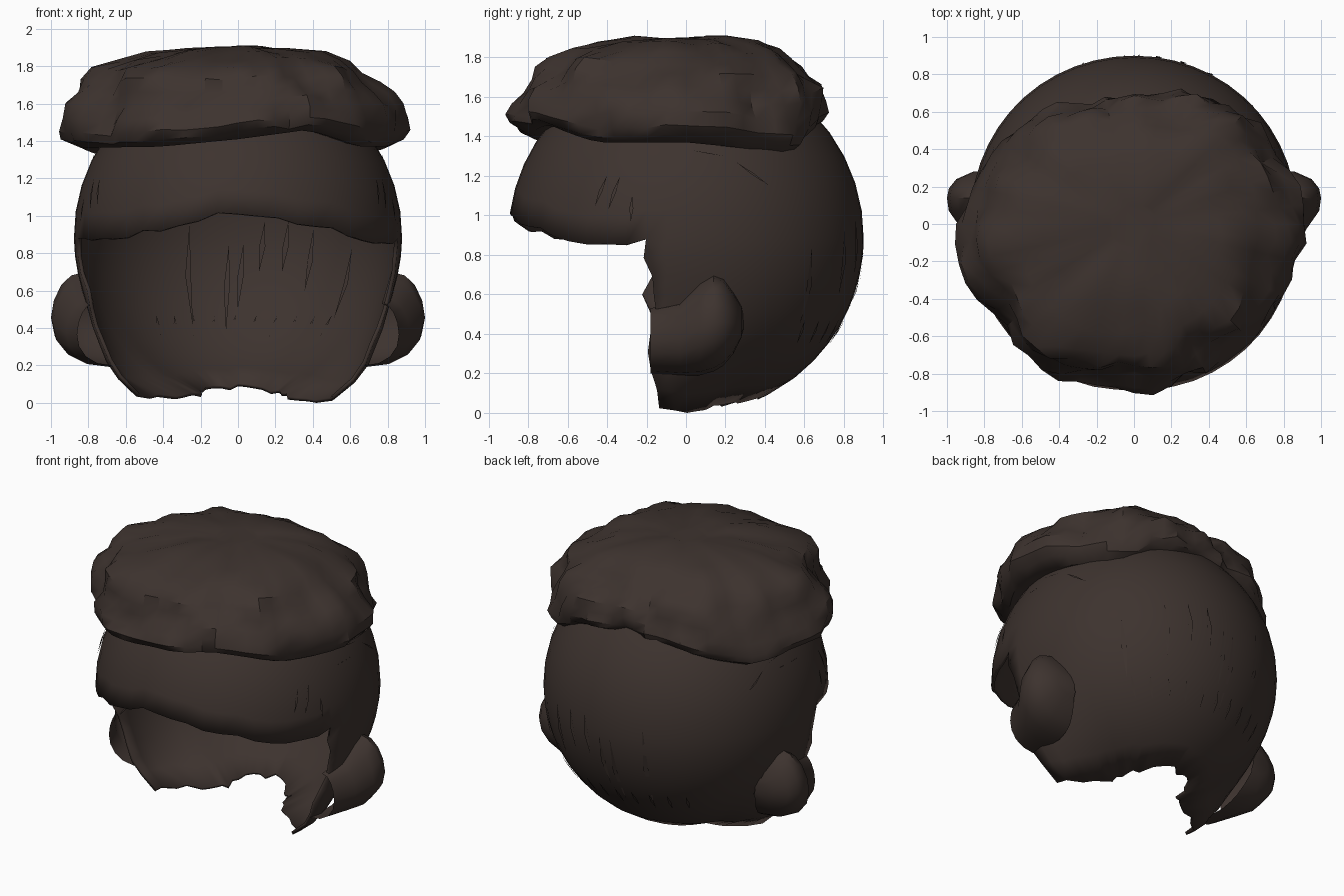
import bpy, bmesh, math, random
from mathutils import Vector, noise

if "Cube" in bpy.data.objects:
    bpy.data.objects.remove(bpy.data.objects["Cube"])

random.seed(4)
brown = bpy.data.materials.new("dark_brown")
brown.diffuse_color = (0.047, 0.033, 0.028, 1)
brown.use_nodes = True
brown.node_tree.nodes["Principled BSDF"].inputs["Base Color"].default_value = brown.diffuse_color
RAD, CZ = 0.9, 0.89


def interp(table, v):
    if v <= table[0][0]:
        return table[0][1]
    for (a, p), (b, q) in zip(table, table[1:]):
        if v <= b:
            return p + (q - p) * (v - a) / (b - a)
    return table[-1][1]


def finish(bm, name, angle=35):
    me = bpy.data.meshes.new(name)
    bm.to_mesh(me)
    bm.free()
    me.polygons.foreach_set("use_smooth", [True] * len(me.polygons))
    me.set_sharp_from_angle(angle=math.radians(angle))
    me.materials.append(brown)
    ob = bpy.data.objects.new(name, me)
    bpy.context.collection.objects.link(ob)
    return ob


# Scalp surface: a sphere that widens at the sides low down
SIDE = [(0, .5), (.05, .59), (.18, .71), (.4, .8), (.6, .855)]


def scalp(deg, z, off=0.0):
    a = math.radians(deg)
    r = math.sqrt(max(RAD ** 2 - (z - CZ) ** 2, 0.0))
    w = min(max((0.5 - math.sin(a)) / 0.6, 0), 1)
    if z < 0.65:
        r += w * max(interp(SIDE, z) - r, 0)
    r += off
    narrow = 1 - .025 * abs(math.cos(a)) ** 3
    return Vector((narrow * r * math.cos(a), r * math.sin(a), z))


# Hair shell: full height round the back, cut to a ragged fringe at the front
FRINGE = [(-.85, .88), (-.65, .88), (-.3, .96), (-.07, 1.03), (.1, 1.01),
          (.45, .94), (.6, .91), (.8, .85), (.88, .85)]
BACK = [(-13, .03), (-2, .0), (10, .02), (35, .03), (60, .06), (90, .08),
        (120, .07), (145, .03), (180, .02), (193, .03)]
LOW, UP = 9, 9
bm = bmesh.new()
back = [-13 + 206 * i / 30 for i in range(31)]
front = [193 + 154 * i / 22 for i in range(1, 22)]
cols = []
for a in back + front:
    is_back = a <= 193.01
    edge = a in (back[0], back[-1])
    base = 0.88
    col = []
    if is_back:
        z0 = max(0, interp(BACK, a) + random.uniform(-.012, .012))
        if abs(a - back[2]) < .1:
            z0 = 0
        for j in range(LOW):
            z = z0 + (base - z0) * j / LOW
            col.append(bm.verts.new(scalp(a + (random.uniform(-2, 3) if edge else 0), z)))
    else:
        base = interp(FRINGE, RAD * math.cos(math.radians(a))) + random.uniform(-.02, .012)
        col = [None] * LOW
    e0 = math.asin((base - CZ) / RAD)
    for j in range(UP + 1):
        e = e0 + (math.radians(82) - e0) * j / UP
        col.append(bm.verts.new(scalp(a, CZ + RAD * math.sin(e))))
    cols.append(col)
for c, d in zip(cols, cols[1:] + cols[:1]):
    for j in range(LOW + UP):
        quad = (c[j], d[j], d[j + 1], c[j + 1])
        if all(quad):
            bm.faces.new(quad)
bm.faces.new([c[-1] for c in cols])
shell = finish(bm, "hair_shell", 45)
sol = shell.modifiers.new("thickness", 'SOLIDIFY')
sol.thickness, sol.offset = 0.02, -1

# Lumpy crown of hair on top
OUT = [(0, .9), (30, .85), (45, .84), (60, .76), (90, .68), (115, .71), (133, .8), (150, .83),
       (180, .93), (190, .95), (210, .93), (230, .93), (250, .91), (270, .87), (290, .88),
       (310, .88), (330, .88), (345, .91), (360, .9)]
RIM = [(0, 1.37), (30, 1.33), (42, 1.3), (60, 1.42), (90, 1.47), (120, 1.43),
       (140, 1.36), (155, 1.31), (180, 1.36), (240, 1.37), (270, 1.41),
       (298, 1.46), (325, 1.37), (360, 1.37)]
PROFILE = [(.78, .03), (.89, .0), (.97, .06), (1.0, .15), (.99, .28), (.96, .42),
           (.91, .54), (.86, .66), (.79, .77), (.68, .87), (.52, .95), (.3, .99), (.15, 1)]
bm = bmesh.new()
N = 56
rings = []
for k, (f, t) in enumerate(PROFILE):
    ring = []
    for i in range(N):
        deg = 360 * i / N
        a = math.radians(deg)
        rim = interp(RIM, deg)
        r, z = interp(OUT, deg) * f, rim + (1.9 - rim) * t
        p = Vector((r * math.cos(a), r * math.sin(a), z))
        lump = .05 * noise.noise(p * 3.6 + Vector((3, 1, 7))) + .07 * noise.noise(p * 6.5 + Vector((1, 9, 2)))
        if k > 1:
            r += lump * min(1, f * f * 1.4) - .005
            z += lump * .35
        ring.append(bm.verts.new((r * math.cos(a), r * math.sin(a), min(z, 1.91))))
    rings.append(ring)
for p, q in zip(rings, rings[1:]):
    for i in range(N):
        j = (i + 1) % N
        bm.faces.new((p[i], p[j], q[j], q[i]))
bm.faces.new(rings[-1])
finish(bm, "hair_crown", 35)

# Bulges of hair over the ears, open to the front, mirrored
EAR = [(-.18, .86, .2, .53), (-.03, .92, .19, .56), (.07, .99, .19, .66),
       (.14, 1.0, .21, .7), (.19, .99, .24, .68), (.24, .95, .3, .61), (.28, .86, .38, .54), (.29, .73, .42, .5)]
bm = bmesh.new()
rows = []
for y, xm, lo, hi in EAR:
    row = []
    for i in range(9):
        t = math.radians(-90 + 180 * i / 8)
        z = (lo + hi) / 2 + (hi - lo) / 2 * math.sin(t)
        b = min(.67 + .3 * (z - .2), xm - .01)
        row.append(bm.verts.new((b + (xm - b) * max(math.cos(t), 0) ** .9, y, z)))
    rows.append(row)
for p, q in zip(rows, rows[1:]):
    for i in range(8):
        bm.faces.new((p[i], q[i], q[i + 1], p[i + 1]))
ear = finish(bm, "ear_hair", 40)
mir = ear.modifiers.new("mirror", 'MIRROR')

# Thin loose strands lying along the inside and outside of the shell
bm = bmesh.new()


def strand(a0, z0, a1, z1, w=1.1):
    am, zm = (a0 + a1) / 2, (z0 + z1) / 2
    for off in (.008, -.032):
        pts = [scalp(a0, z0, off), scalp(am + w, zm, off), scalp(a1, z1, off), scalp(am - w, zm, off)]
        bm.faces.new([bm.verts.new(p) for p in pts])


for x, zt, zb in [(-.27, .96, .4), (-.05, .85, .38), (.03, .85, .5), (.15, .97, .7),
                  (.28, .97, .7), (.42, .93, .6), (.64, .83, .45)]:
    a = math.degrees(math.acos(x / RAD))
    strand(a, zt, a + 2, zb)
for i in range(10):
    a = 125 - 8.5 * i
    strand(a, .47, a + 2, .35, .8)
for s in (0, 1):
    for a, z0, b, z1 in [(-28, 1.2, -31, 1.05), (-23, 1.2, -26, 1.03), (-18, 1.1, -18, .97),
                         (2, 1.33, 14, 1.3), (-6, 1.25, 9, 1.25), (18, 1.27, 29, 1.15)]:
        strand(180 - a if s else a, z0, 180 - b if s else b, z1, .7)
finish(bm, "loose_strands")
